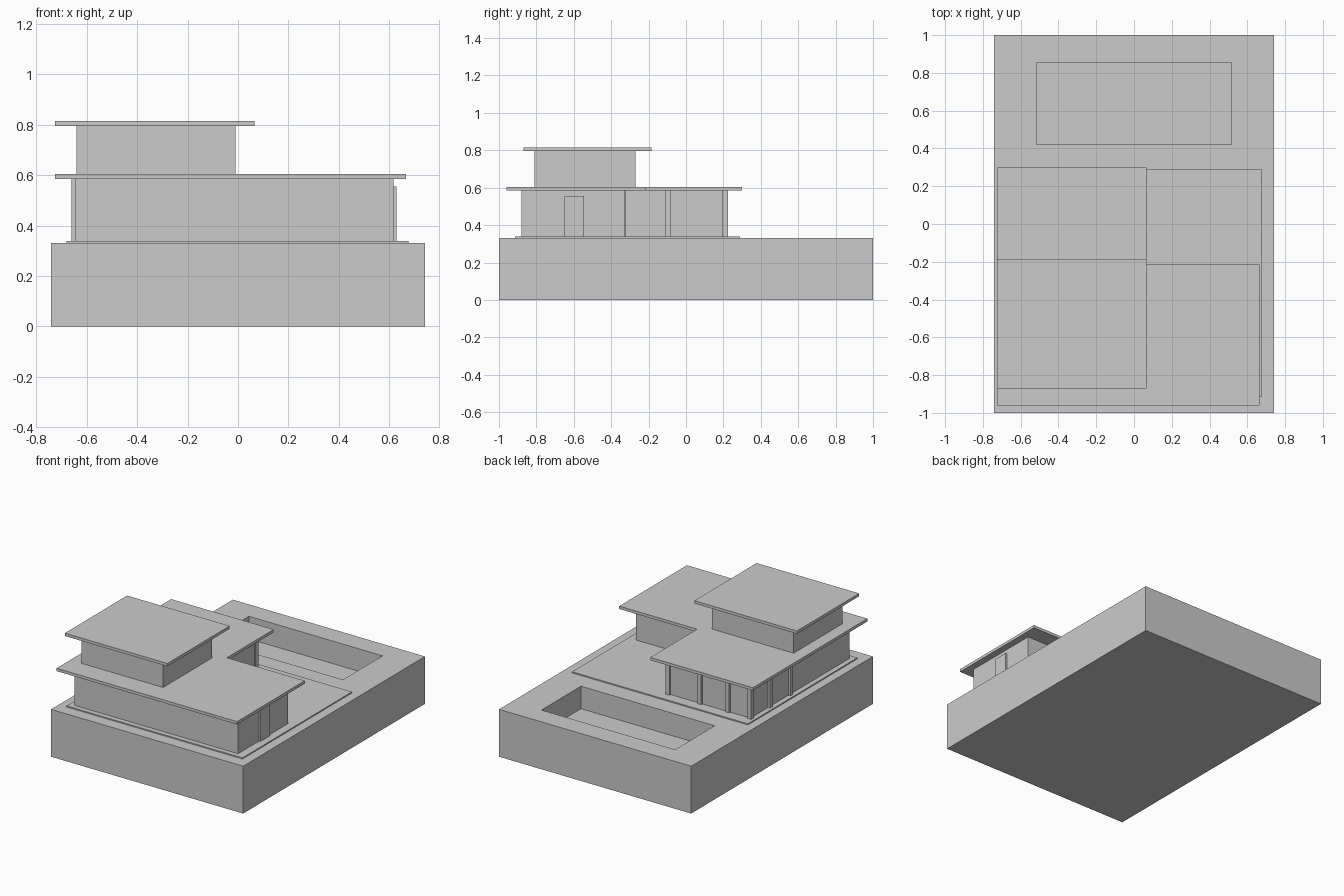
import bpy
import bmesh

cube = bpy.data.objects.get("Cube")
if cube:
    bpy.data.objects.remove(cube, do_unlink=True)

# One plain grey for the whole model
grey = bpy.data.materials.new("light_grey")
grey.use_nodes = True
colour = (0.6, 0.6, 0.6, 1)
grey.diffuse_color = colour
grey.node_tree.nodes["Principled BSDF"].inputs["Base Color"].default_value = colour


def finish(name, bm):
    bmesh.ops.recalc_face_normals(bm, faces=bm.faces)
    mesh = bpy.data.meshes.new(name)
    bm.to_mesh(mesh)
    bm.free()
    mesh.materials.append(grey)
    obj = bpy.data.objects.new(name, mesh)
    bpy.context.collection.objects.link(obj)
    return obj


def prism(outline, z0, z1):
    """Extrude a flat outline from z0 up to z1."""
    bm = bmesh.new()
    face = bm.faces.new([bm.verts.new((x, y, z0)) for x, y in outline])
    ext = bmesh.ops.extrude_face_region(bm, geom=[face], use_keep_orig=True)
    for v in ext["geom"]:
        if isinstance(v, bmesh.types.BMVert):
            v.co.z = z1
    return bm


def rect(x0, x1, y0, y1):
    return [(x0, y0), (x1, y0), (x1, y1), (x0, y1)]


def l_shape(x0, x_mid, x1, y0, y_mid, y1):
    return [(x0, y0), (x1, y0), (x1, y_mid), (x_mid, y_mid), (x_mid, y1), (x0, y1)]


GROUND, DECK, EAVE, ROOF = 0.33, 0.338, 0.585, 0.605

# Ground block with a sunken pool
bm = prism(rect(-0.74, 0.74, -1, 1), 0, GROUND)
top = max(bm.faces, key=lambda f: f.calc_center_median().z)
bmesh.ops.inset_individual(bm, faces=[top], thickness=0.1)
for v in top.verts:
    v.co.x = 0.515 if v.co.x > 0 else -0.515
    v.co.y = 0.855 if v.co.y > 0 else 0.42
pool = bmesh.ops.extrude_discrete_faces(bm, faces=[top])["faces"][0]
for v in pool.verts:
    v.co.z = 0.173
finish("ground_block", bm)

# Thin terrace under the house
finish("terrace", prism(rect(-0.68, 0.675, -0.915, 0.29), GROUND, DECK))

# Ground floor and its roof
finish("lower_walls", prism(l_shape(-0.645, -0.01, 0.617, -0.88, -0.33, 0.212), DECK, EAVE))
finish("lower_roof", prism(l_shape(-0.725, 0.065, 0.665, -0.96, -0.215, 0.3), EAVE, ROOF))

# Upper floor and its roof
finish("upper_walls", prism(rect(-0.64, -0.01, -0.81, -0.27), ROOF, 0.795))
finish("upper_roof", prism(rect(-0.725, 0.065, -0.87, -0.185), 0.795, 0.815))

# Side door
finish("side_door", prism(rect(0.61, 0.628, -0.65, -0.545), DECK, 0.555))

# Posts around the rear wing
back_posts = [("back_post", x, 0.21) for x in (-0.015, -0.26, -0.475, -0.645)]
left_posts = [("left_post", -0.015, y) for y in (-0.095, -0.335)]
right_posts = [("right_post", -0.645, y) for y in (0.005, -0.22)]
for name, x, y in back_posts + left_posts + right_posts:
    w = 0.015
    finish(name, prism(rect(x - w, x + w, y - w, y + w), DECK, EAVE))
